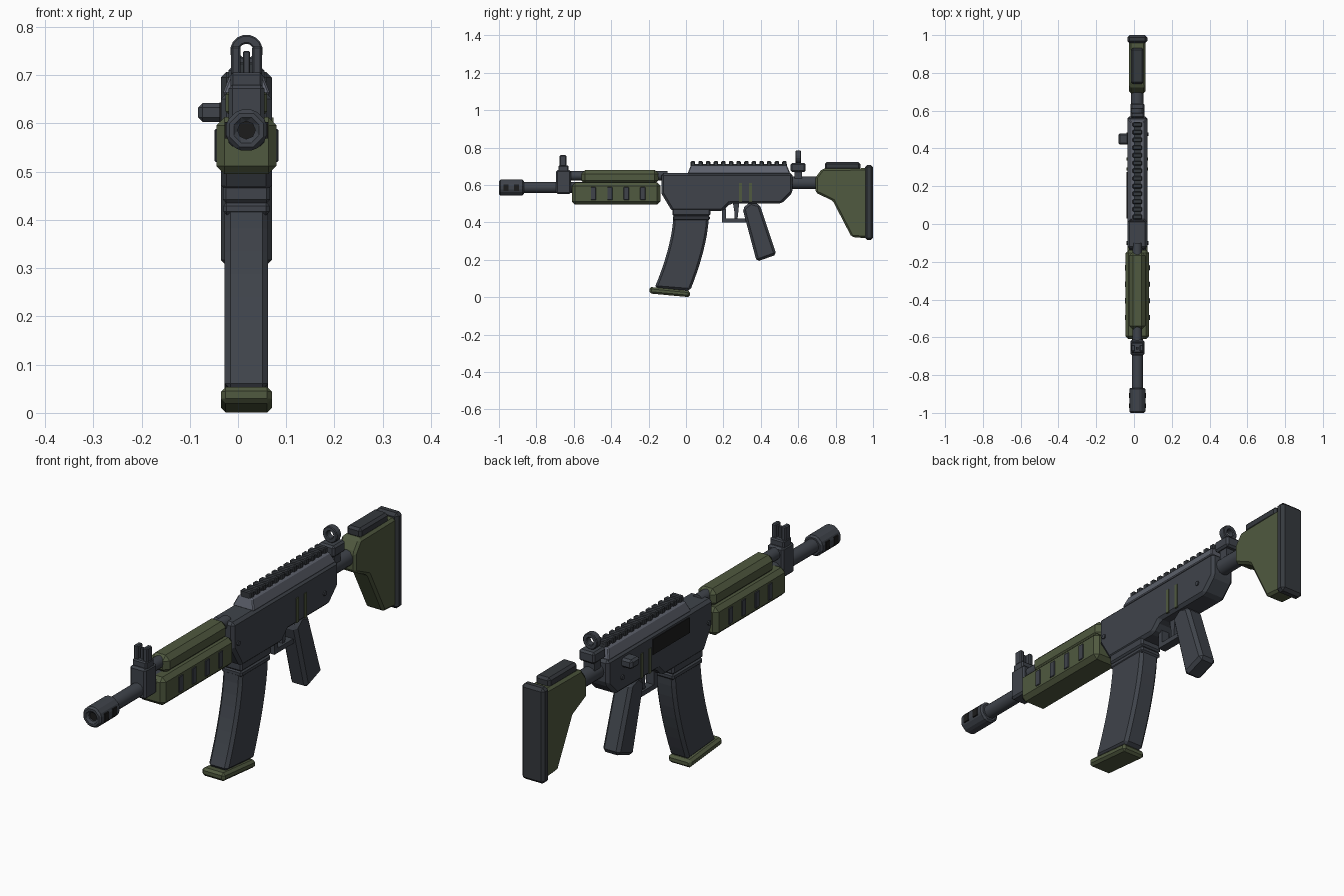
import bpy, bmesh, math
from mathutils import Vector, Matrix

if "Cube" in bpy.data.objects:
    bpy.data.objects.remove(bpy.data.objects["Cube"], do_unlink=True)

CX = 0.0175  # centre plane of the body


def material(name, rgb):
    m = bpy.data.materials.new(name)
    m.use_nodes = True
    m.diffuse_color = (*rgb, 1)
    node = next(n for n in m.node_tree.nodes if n.type == 'BSDF_PRINCIPLED')
    node.inputs["Base Color"].default_value = (*rgb, 1)
    return m


METAL = material("gunmetal", (0.05, 0.057, 0.07))
GREEN = material("olive_green", (0.08, 0.1, 0.05))
LIGHT = material("light_steel", (0.11, 0.12, 0.15))
DARK = material("dark_rubber", (0.036, 0.041, 0.048))
BLACK = material("black", (0.012, 0.012, 0.012))


def finish(name, bm, mat, bevel=0):
    bmesh.ops.recalc_face_normals(bm, faces=bm.faces)
    me = bpy.data.meshes.new(name)
    bm.to_mesh(me)
    bm.free()
    me.materials.append(mat)
    ob = bpy.data.objects.new(name, me)
    bpy.context.collection.objects.link(ob)
    if bevel:
        mod = ob.modifiers.new("bevel", 'BEVEL')
        mod.width = bevel
        mod.segments = 1
        mod.angle_limit = math.radians(35)
    return ob


def box(name, mat, x, y, z, bevel=0):
    """Box from (low, high) ranges; x is measured from the centre plane."""
    bm = bmesh.new()
    bmesh.ops.create_cube(bm, size=1)
    for v in bm.verts:
        v.co = Vector((CX + x[v.co.x > 0], y[v.co.y > 0], z[v.co.z > 0]))
    return finish(name, bm, mat, bevel)


def plate(name, mat, half, pts, bevel=0):
    """Side profile of (y, z) points, extruded to both sides."""
    bm = bmesh.new()
    f = bm.faces.new([bm.verts.new((CX - half, y, z)) for y, z in pts])
    ext = bmesh.ops.extrude_face_region(bm, geom=[f])
    for v in ext["geom"]:
        if isinstance(v, bmesh.types.BMVert):
            v.co.x += 2 * half
    return finish(name, bm, mat, bevel)


def tube(name, mat, r_out, r_in, y, z, n=16, bevel=0):
    """Hollow round bar along y."""
    bm = bmesh.new()
    rings = []
    for r, yy in ((r_out, y[0]), (r_out, y[1]), (r_in, y[1]), (r_in, y[0])):
        angles = [(i + 0.5) * math.tau / n for i in range(n)]
        rings.append([bm.verts.new((CX + r * math.cos(a), yy, z + r * math.sin(a)))
                      for a in angles])
    for k in range(4):
        a, b = rings[k], rings[(k + 1) % 4]
        for i in range(n):
            j = (i + 1) % n
            bm.faces.new((a[i], a[j], b[j], b[i]))
    return finish(name, bm, mat, bevel)


def rod(name, mat, r, a, b, n=12, bevel=0):
    """Solid cylinder between two points."""
    a, b = Vector(a), Vector(b)
    rot = Vector((0, 0, 1)).rotation_difference(b - a).to_matrix().to_4x4()
    bm = bmesh.new()
    bmesh.ops.create_cone(bm, cap_ends=True, segments=n, radius1=r, radius2=r,
                          depth=(b - a).length,
                          matrix=Matrix.Translation((a + b) / 2) @ rot)
    ob = finish(name, bm, mat, bevel)
    for p in ob.data.polygons:
        p.use_smooth = n > 8 and len(p.vertices) == 4
    return ob


# Barrel and muzzle
tube("muzzle_brake", METAL, 0.046, 0.02, (-1, -0.867), 0.586, 8, 0.008)
rod("muzzle_bore", BLACK, 0.021, (CX, -0.985, 0.586), (CX, -0.88, 0.586), 8)
for i, y in enumerate((-0.962, -0.907)):
    box(f"muzzle_port_{i}", BLACK, (-0.045, 0.045), (y - 0.013, y + 0.013), (0.569, 0.603))
rod("barrel", METAL, 0.029, (CX, -0.88, 0.587), (CX, -0.55, 0.587))
rod("gas_tube", METAL, 0.025, (CX, -0.64, 0.65), (CX, -0.1, 0.65))

# Front sight
box("front_sight_block", METAL, (-0.037, 0.037), (-0.695, -0.615), (0.552, 0.68), 0.008)
box("front_sight_base", METAL, (-0.033, 0.033), (-0.683, -0.628), (0.67, 0.705), 0.005)
for s in (-1, 1):
    box(f"front_sight_ear_{s}", METAL, sorted((s * 0.012, s * 0.032)),
        (-0.675, -0.64), (0.70, 0.76), 0.004)
box("front_sight_post", METAL, (-0.007, 0.007), (-0.665, -0.65), (0.70, 0.75), 0.002)

# Handguard
box("lower_handguard", GREEN, (-0.0625, 0.0625), (-0.61, -0.137), (0.495, 0.613), 0.017)
box("upper_handguard", GREEN, (-0.043, 0.043), (-0.56, -0.148), (0.605, 0.68), 0.02)
for i in range(4):
    y = -0.495 + i * 0.088
    box(f"handguard_slot_{i}", METAL, (-0.066, 0.066), (y - 0.014, y + 0.014),
        (0.52, 0.588), 0.002)

# Receiver
plate("receiver", METAL, 0.053,
      [(-0.132, 0.663), (0.57, 0.663), (0.57, 0.56), (0.51, 0.5), (0.235, 0.5),
       (0.195, 0.46), (-0.075, 0.46), (-0.132, 0.555)], 0.012)
box("ejection_port", BLACK, (-0.056, -0.05), (0.03, 0.275), (0.578, 0.643))
for i, y in enumerate((0.292, 0.345)):
    box(f"receiver_stripe_{i}", GREEN, (-0.056, 0.056), (y - 0.008, y + 0.008), (0.508, 0.612))
for i, (y, z) in enumerate(((-0.1, 0.57), (0.475, 0.56))):
    rod(f"receiver_pin_{i}", METAL, 0.01, (CX - 0.058, y, z), (CX + 0.058, y, z), 8)
box("charging_handle", METAL, (-0.1, -0.045), (0.42, 0.48), (0.603, 0.642), 0.009)

# Top rail
bm = bmesh.new()
bmesh.ops.create_cube(bm, size=1)
for v in bm.verts:
    top = v.co.z > 0
    v.co = Vector((CX + math.copysign(0.033 if top else 0.05, v.co.x),
                   (0.54 if top else 0.558) if v.co.y > 0 else (0.025 if top else 0.008),
                   0.703 if top else 0.66))
finish("rail_base", bm, LIGHT, 0.004)
box("rail_core", DARK, (-0.018, 0.018), (0.025, 0.54), (0.70, 0.713))
for i in range(13):
    y = 0.037 + i * 0.0408
    box(f"rail_tooth_{i}", DARK, (-0.025, 0.025), (y - 0.012, y + 0.012), (0.70, 0.727), 0.004)

# Rear sight
box("rear_sight_base", METAL, (-0.037, 0.037), (0.56, 0.64), (0.67, 0.718), 0.008)
box("rear_sight_foot", METAL, (-0.025, 0.025), (0.58, 0.62), (0.625, 0.68))
tube("rear_sight_ring", METAL, 0.034, 0.015, (0.585, 0.615), 0.75, 16, 0.003)

# Stock
rod("stock_tube", METAL, 0.034, (CX, 0.55, 0.612), (CX, 0.72, 0.612))
plate("stock", GREEN, 0.043,
      [(0.692, 0.64), (0.728, 0.687), (0.97, 0.69), (0.97, 0.315), (0.885, 0.322),
       (0.785, 0.515), (0.692, 0.56)], 0.01)
box("butt_pad", DARK, (-0.053, 0.053), (0.957, 1), (0.305, 0.707), 0.012)
box("cheek_rest", DARK, (-0.034, 0.034), (0.742, 0.932), (0.68, 0.722), 0.01)

# Grip and trigger
plate("grip", METAL, 0.04,
      [(0.302, 0.475), (0.345, 0.51), (0.395, 0.495), (0.484, 0.228), (0.378, 0.19)], 0.013)
box("trigger_guard_front", METAL, (-0.018, 0.018), (0.192, 0.214), (0.405, 0.475))
box("trigger_guard_bottom", METAL, (-0.018, 0.018), (0.192, 0.335), (0.4, 0.42))
plate("trigger", METAL, 0.009,
      [(0.25, 0.51), (0.285, 0.51), (0.277, 0.43), (0.271, 0.413), (0.258, 0.413), (0.26, 0.45)])

# Magazine with a gentle forward curve
STEPS = 8
front, rear = [], []
for i in range(STEPS + 1):
    t = i / STEPS
    shift = -0.1 * t ** 1.6
    front.append((-0.068 + shift, 0.43 - 0.38 * t))
    rear.append((0.122 + shift, 0.43 - 0.395 * t))
plate("magazine", METAL, 0.045, front + rear[::-1], 0.012)
box("magazine_collar", METAL, (-0.049, 0.049), (-0.073, 0.13), (0.435, 0.475), 0.007)
box("magazine_collar_lower", METAL, (-0.048, 0.048), (-0.07, 0.127), (0.41, 0.436), 0.007)
plate("magazine_base", GREEN, 0.053,
      [(-0.195, 0.055), (0.022, 0.034), (0.022, 0.0), (-0.195, 0.02)], 0.01)
